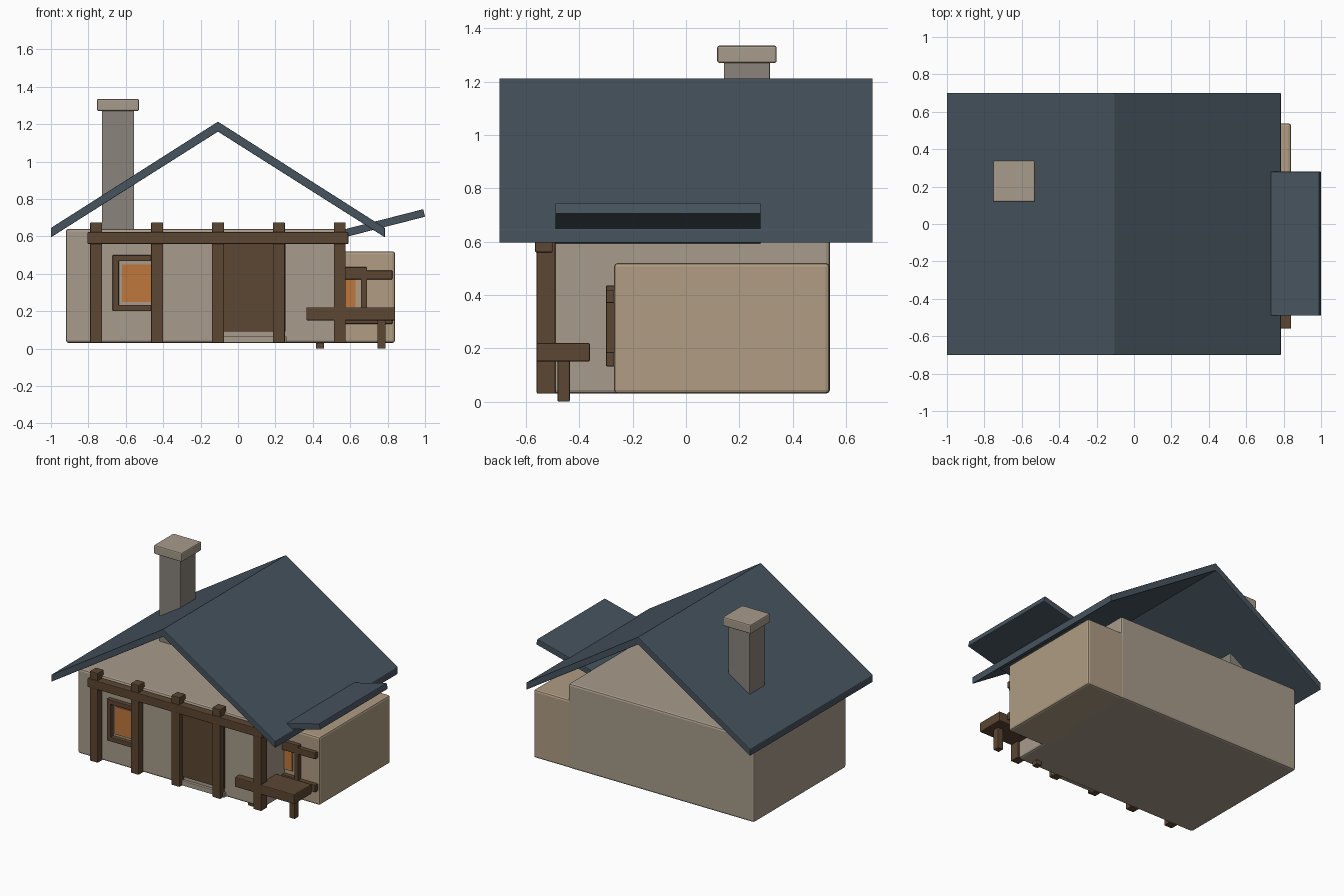
import bpy, bmesh
from mathutils import Vector

if "Cube" in bpy.data.objects:
    bpy.data.objects.remove(bpy.data.objects["Cube"])


def material(name, rgb):
    m = bpy.data.materials.new(name)
    m.diffuse_color = [(c / 255) ** 2.2 for c in rgb] + [1]
    m.use_nodes = True
    m.node_tree.nodes["Principled BSDF"].inputs["Base Color"].default_value = m.diffuse_color
    return m


PLASTER = material("plaster", (166, 154, 138))
TAN = material("tan_plaster", (174, 155, 131))
STONE = material("stone", (136, 130, 122))
SLATE = material("slate", (72, 84, 94))
WOOD = material("wood", (92, 72, 54))
GLOW = material("warm_glass", (190, 118, 62))


def finish(name, bm, mat, bevel):
    bmesh.ops.recalc_face_normals(bm, faces=bm.faces)
    me = bpy.data.meshes.new(name)
    bm.to_mesh(me)
    bm.free()
    me.materials.append(mat)
    ob = bpy.data.objects.new(name, me)
    bpy.context.collection.objects.link(ob)
    if bevel:
        b = ob.modifiers.new("bevel", 'BEVEL')
        b.width, b.segments, b.limit_method = bevel, 2, 'ANGLE'
    return ob


def box(name, x, y, z, mat, bevel=0.004):
    """Box from (min, max) ranges on each axis."""
    bm = bmesh.new()
    bmesh.ops.create_cube(bm, size=1)
    for v in bm.verts:
        v.co = Vector([(a + b) / 2 + c * (b - a) for (a, b), c in zip((x, y, z), v.co)])
    return finish(name, bm, mat, bevel)


def extrude_y(name, profile, y0, y1, mat, bevel=0.003):
    """Extrude an (x, z) profile along y."""
    bm = bmesh.new()
    face = bm.faces.new([bm.verts.new((x, y0, z)) for x, z in profile])
    out = bmesh.ops.extrude_face_region(bm, geom=[face])
    for v in out["geom"]:
        if isinstance(v, bmesh.types.BMVert):
            v.co.y = y1
    return finish(name, bm, mat, bevel)


def window(name, x, z, wall_y, t, gap):
    """Four-bar wooden frame around a glowing pane."""
    (x0, x1), (z0, z1) = x, z
    y = (wall_y - 0.03, wall_y + 0.01)
    for side, a in (("left", x0), ("right", x1 - t)):
        box(f"{name}_frame_{side}", (a, a + t), y, (z0, z1), WOOD)
    for side, a in (("bottom", z0), ("top", z1 - t)):
        box(f"{name}_frame_{side}", (x0, x1), y, (a, a + t), WOOD)
    g = t + gap
    box(f"{name}_glass", (x0 + g, x1 - g), (wall_y - 0.008, wall_y + 0.01),
        (z0 + g, z1 - g), GLOW, 0)


# Walls
box("main_walls", (-0.92, 0.56), (-0.51, 0.54), (0.03, 0.64), PLASTER, 0.014)
box("side_wing", (0.50, 0.84), (-0.27, 0.538), (0.03, 0.52), TAN, 0.014)

# Roofs: open gable and tilted side slab
extrude_y("main_roof", [(-1, 0.595), (-1, 0.645), (-0.107, 1.213),
                        (0.785, 0.645), (0.785, 0.595), (-0.107, 1.16)],
          -0.70, 0.70, SLATE)
extrude_y("side_roof", [(0.55, 0.59), (0.54, 0.63), (0.99, 0.745), (1.0, 0.705)],
          -0.49, 0.28, SLATE)

# Chimney
box("chimney", (-0.727, -0.556), (0.142, 0.315), (0.60, 1.28), STONE)
box("chimney_cap", (-0.754, -0.53), (0.117, 0.34), (1.27, 1.335), PLASTER, 0.008)

# Front timber posts and beam
for i in range(5):
    cx = -0.758 + i * 0.3255
    box(f"front_post_{i + 1}", (cx - 0.032, cx + 0.032), (-0.56, -0.49), (0.03, 0.675), WOOD)
box("front_beam", (-0.805, 0.59), (-0.566, -0.50), (0.56, 0.622), WOOD)

# Door and sill
box("door", (-0.10, 0.255), (-0.522, -0.50), (0.09, 0.58), WOOD)
box("door_sill", (-0.09, 0.26), (-0.53, -0.50), (0.03, 0.065), PLASTER)

# Windows and wing rails
window("front_window", (-0.67, -0.40), (0.20, 0.50), -0.51, 0.033, 0.017)
window("wing_window", (0.45, 0.69), (0.16, 0.435), -0.27, 0.033, 0.03)
for n, z in (("upper", (0.37, 0.417)), ("lower", (0.132, 0.185))):
    box(f"wing_rail_{n}", (0.52, 0.825), (-0.30, -0.26), z, WOOD)

# Bench
box("bench_seat", (0.365, 0.84), (-0.56, -0.36), (0.15, 0.22), WOOD, 0.006)
for n, x in (("left", 0.417), ("right", 0.745)):
    box(f"bench_leg_{n}", (x, x + 0.044), (-0.482, -0.436), (0, 0.16), WOOD)
